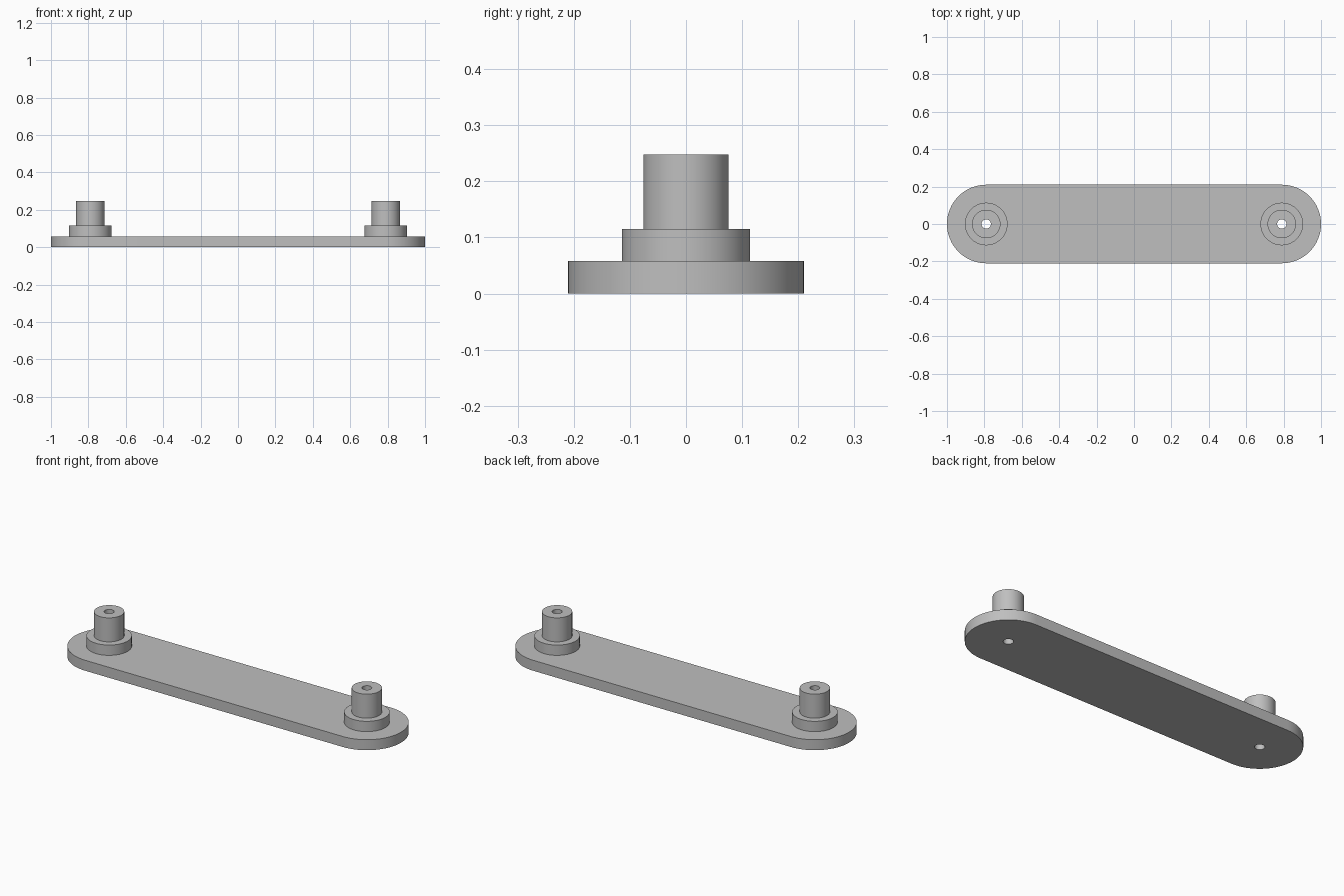
import bpy
import bmesh
from math import pi, cos, sin

if "Cube" in bpy.data.objects:
    bpy.data.objects.remove(bpy.data.objects["Cube"], do_unlink=True)

END_X = 0.79        # centre of each rounded end and post
PLATE_R, PLATE_H = 0.21, 0.058
COLLAR_R, COLLAR_H = 0.114, 0.115
POST_R, POST_H = 0.076, 0.248
HOLE_R = 0.025
SEGS = 64

grey = bpy.data.materials.new("plain grey")
grey.use_nodes = True
colour = (0.52, 0.52, 0.52, 1)
grey.diffuse_color = colour
grey.node_tree.nodes["Principled BSDF"].inputs["Base Color"].default_value = colour


def finish(bm, name):
    bmesh.ops.recalc_face_normals(bm, faces=bm.faces)
    mesh = bpy.data.meshes.new(name)
    bm.to_mesh(mesh)
    bm.free()
    mesh.materials.append(grey)
    obj = bpy.data.objects.new(name, mesh)
    bpy.context.collection.objects.link(obj)
    return obj


def smooth(obj):
    bpy.ops.object.select_all(action="DESELECT")
    obj.select_set(True)
    bpy.context.view_layer.objects.active = obj
    bpy.ops.object.shade_smooth_by_angle(angle=pi / 6)


def lathe(name, x, profile):
    """Spin a closed (radius, height) profile into a ring."""
    bm = bmesh.new()
    rings = []
    for i in range(SEGS):
        a = 2 * pi * i / SEGS
        rings.append([bm.verts.new((x + r * cos(a), r * sin(a), z)) for r, z in profile])
    n = len(profile)
    for i, ring in enumerate(rings):
        after = rings[(i + 1) % SEGS]
        for j in range(n):
            k = (j + 1) % n
            bm.faces.new((ring[j], after[j], after[k], ring[k]))
    return finish(bm, name)


# Base plate: rounded-end outline, extruded upward
bm = bmesh.new()
outline = []
for side, start in ((1, -pi / 2), (-1, pi / 2)):
    for i in range(SEGS // 2 + 1):
        a = start + 2 * pi * i / SEGS
        outline.append(bm.verts.new((side * END_X + PLATE_R * cos(a), PLATE_R * sin(a), 0)))
base = bm.faces.new(outline)
top = bmesh.ops.extrude_face_region(bm, geom=[base])
bmesh.ops.translate(bm, vec=(0, 0, PLATE_H),
                    verts=[v for v in top["geom"] if isinstance(v, bmesh.types.BMVert)])
plate = finish(bm, "base_plate")

# Stepped hollow posts, with matching holes through the plate
stepped = [(HOLE_R, PLATE_H), (COLLAR_R, PLATE_H), (COLLAR_R, COLLAR_H),
           (POST_R, COLLAR_H), (POST_R, POST_H), (HOLE_R, POST_H)]
for side, x in (("left", END_X), ("right", -END_X)):
    smooth(lathe(side + "_post", x, stepped))
    bpy.ops.mesh.primitive_cylinder_add(vertices=SEGS, radius=HOLE_R, depth=1, location=(x, 0, 0))
    cutter = bpy.context.object
    cutter.name = side + "_hole_cutter"
    cutter.data.materials.append(grey)
    cut = plate.modifiers.new(side + " hole", "BOOLEAN")
    cut.operation = "DIFFERENCE"
    cut.solver = "EXACT"
    cut.object = cutter
    bpy.ops.object.select_all(action="DESELECT")
    plate.select_set(True)
    bpy.context.view_layer.objects.active = plate
    bpy.ops.object.modifier_apply(modifier=cut.name)
    bpy.data.objects.remove(cutter, do_unlink=True)
smooth(plate)
